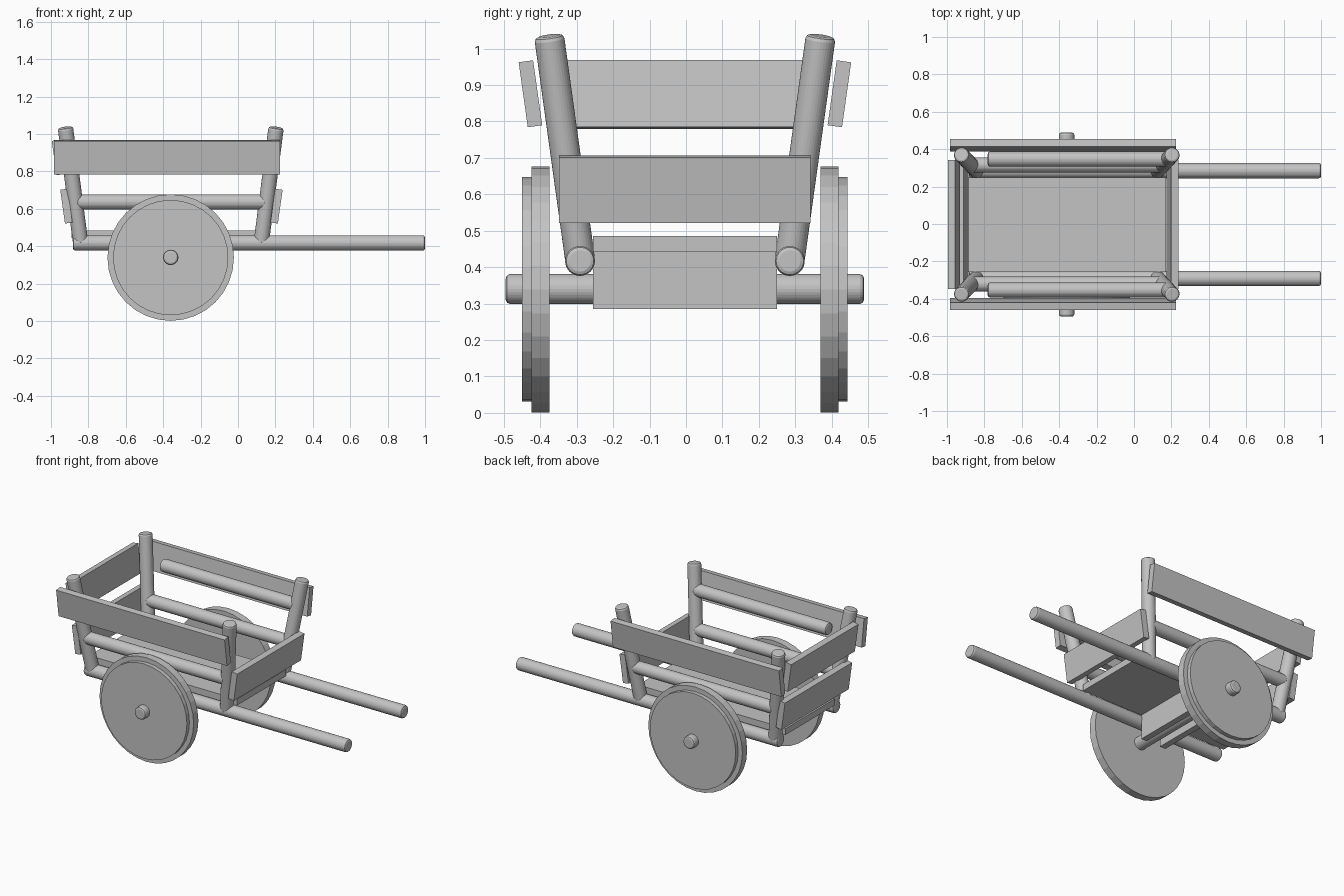
import bpy, bmesh, math
from mathutils import Vector, Matrix

if "Cube" in bpy.data.objects:
    bpy.data.objects.remove(bpy.data.objects["Cube"])

YC = -0.003                      # the cart body's centre line
grey = bpy.data.materials.new("plain grey")
grey.diffuse_color = (0.55, 0.55, 0.55, 1)
grey.use_nodes = True
grey.node_tree.nodes["Principled BSDF"].inputs["Base Color"].default_value = grey.diffuse_color


def finish(name, bm):
    bmesh.ops.recalc_face_normals(bm, faces=bm.faces)
    me = bpy.data.meshes.new(name)
    bm.to_mesh(me)
    bm.free()
    me.materials.append(grey)
    ob = bpy.data.objects.new(name, me)
    bpy.context.collection.objects.link(ob)
    return ob


def rod(name, a, b, r=0.041, bevel=0.012):
    """Round bar from a to b, with softened ends."""
    a, b = Vector(a), Vector(b)
    d = b - a
    m = Matrix.Translation((a + b) / 2) @ d.to_track_quat('Z', 'Y').to_matrix().to_4x4()
    bm = bmesh.new()
    bmesh.ops.create_cone(bm, cap_ends=True, segments=32, radius1=r, radius2=r,
                          depth=d.length, matrix=m)
    if bevel:
        caps = [f for f in bm.faces if len(f.verts) > 4]
        edges = list({e for f in caps for e in f.edges})
        bmesh.ops.bevel(bm, geom=edges, offset=bevel, segments=2, profile=0.5,
                        affect='EDGES')
    return finish(name, bm)


def board(name, centre, size, axis='X', tilt=0):
    """Flat board, leaning by tilt degrees about an axis."""
    bm = bmesh.new()
    m = (Matrix.Translation(centre) @ Matrix.Rotation(math.radians(tilt), 4, axis)
         @ Matrix.Diagonal((*size, 1)))
    bmesh.ops.create_cube(bm, size=1, matrix=m)
    return finish(name, bm)


# floor and the two cross boards that hold the axle
board("floor", (-0.36, YC, 0.464), (1.06, 0.505, 0.042))
for x, n in ((-0.29, "front"), (-0.43, "back")):
    board(n + "_axle_board", (x, YC, 0.366), (0.04, 0.505, 0.162))

# axle
rod("axle", (-0.36, YC - 0.492, 0.34), (-0.36, YC + 0.492, 0.34))

for s, side in ((-1, "right"), (1, "left")):
    def y(v):
        return YC + s * v

    # wheel: broad rim disc with a smaller disc outside
    rod(side + "_wheel", (-0.36, y(0.372), 0.339), (-0.36, y(0.421), 0.339), 0.338, 0)
    rod(side + "_wheel_face", (-0.36, y(0.41), 0.339), (-0.36, y(0.447), 0.339), 0.308, 0)

    # long pulling shaft
    rod(side + "_shaft", (-0.882, y(0.288), 0.417), (1.0, y(0.288), 0.417))

    # leaning corner posts
    rod(side + "_back_post", (-0.841, y(0.287), 0.415), (-0.923, y(0.373), 1.035))
    rod(side + "_front_post", (0.124, y(0.287), 0.415), (0.204, y(0.373), 1.035))

    # side rails and the leaning side plank
    rod(side + "_lower_rail", (-0.865, y(0.318), 0.636), (0.15, y(0.318), 0.636), 0.04)
    rod(side + "_upper_rail", (-0.782, y(0.35), 0.872), (0.178, y(0.35), 0.872), 0.04)
    board(side + "_side_plank", (-0.38, y(0.424), 0.876), (1.21, 0.04, 0.18), 'X', -8 * s)

# leaning end planks
board("back_upper_plank", (-0.963, YC, 0.874), (0.04, 0.69, 0.185), 'Y', -8)
board("back_lower_plank", (-0.918, YC, 0.614), (0.04, 0.69, 0.182), 'Y', -8)
board("front_plank", (0.206, YC, 0.614), (0.04, 0.69, 0.182), 'Y', 8)
